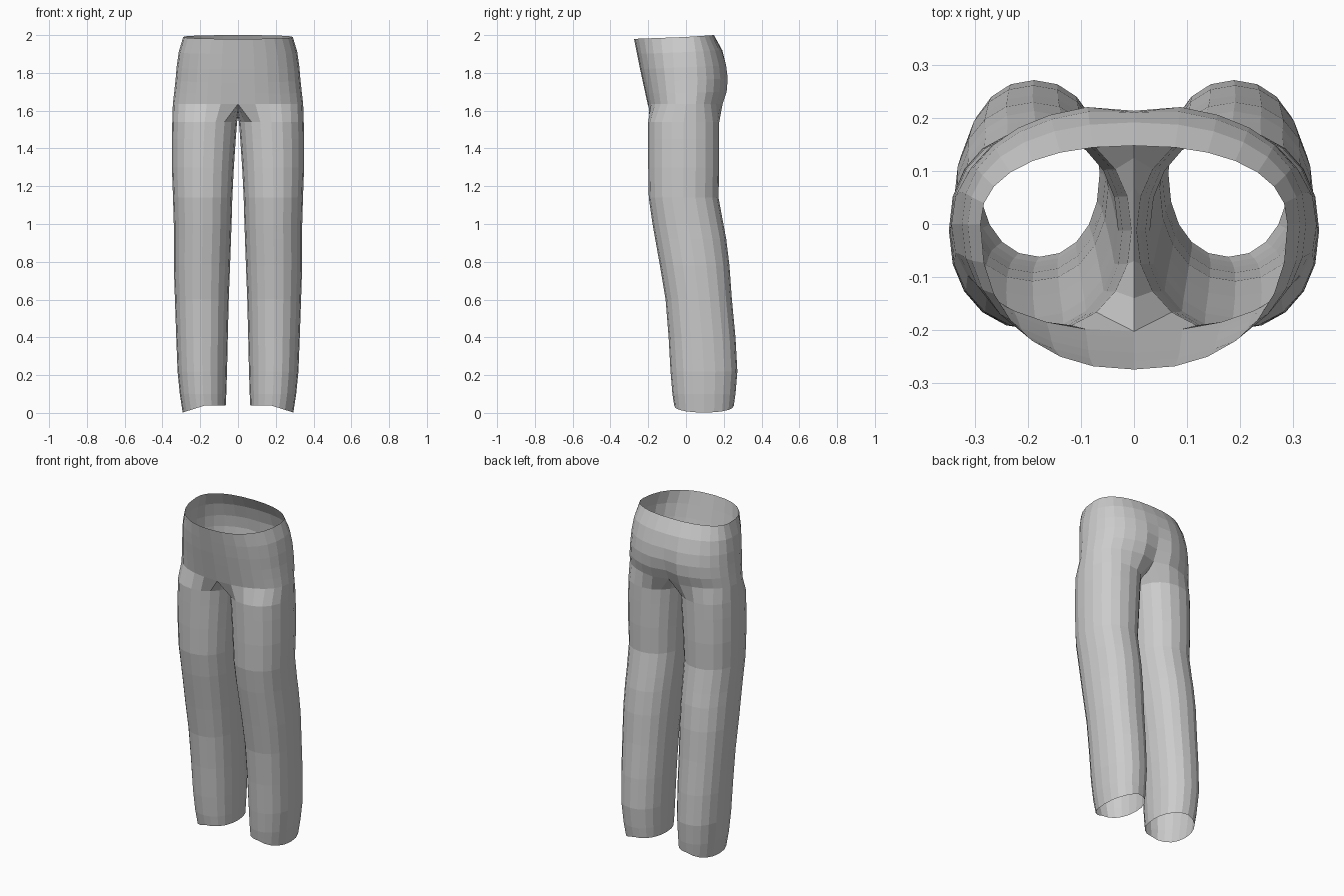
import bpy, bmesh, math

if "Cube" in bpy.data.objects:
    bpy.data.objects.remove(bpy.data.objects["Cube"])

N = 20          # sides of a trouser leg
HALF = 7        # ring positions -7..7 continue up into the pelvis


def power(v, p):
    return math.copysign(abs(v) ** p, v)


# Leg rings: z, inner x, outer x, front y, back y
LEG = [
    (0.00, 0.065, 0.293, -0.062, 0.253),
    (0.10, 0.062, 0.308, -0.072, 0.262),
    (0.22, 0.058, 0.320, -0.082, 0.272),
    (0.40, 0.054, 0.327, -0.092, 0.262),
    (0.60, 0.049, 0.334, -0.108, 0.243),
    (0.78, 0.042, 0.340, -0.138, 0.230),
    (0.92, 0.037, 0.340, -0.163, 0.213),
    (1.00, 0.034, 0.340, -0.177, 0.198),
    (1.14, 0.030, 0.344, -0.197, 0.172),
    (1.30, 0.022, 0.350, -0.200, 0.176),
    (1.45, 0.012, 0.350, -0.200, 0.176),
    (1.54, 0.005, 0.348, -0.200, 0.176),
]
# Pelvis half rings: z front, z back, half width, front y, back y, cleft depth
PELVIS = [
    (1.635, 1.635, 0.345, -0.203, 0.198, 0.030),
    (1.69, 1.70, 0.338, -0.215, 0.220, 0.022),
    (1.75, 1.77, 0.331, -0.228, 0.226, 0.012),
    (1.82, 1.84, 0.325, -0.243, 0.217, 0.006),
    (1.90, 1.92, 0.314, -0.259, 0.192, 0.0),
    (1.98, 2.00, 0.290, -0.275, 0.148, 0.0),
]
# Crotch seam on the centre plane, back to front: y, z
SEAM = [(0.125, 1.597), (0.07, 1.575), (0.0, 1.567), (-0.07, 1.58), (-0.14, 1.61)]

bm = bmesh.new()


def leg_ring(index, z, x0, x1, y0, y1):
    ring = {}
    for k in range(-HALF, N - HALF):
        a = 2 * math.pi * k / N
        c, s = power(math.cos(a), 0.92), power(math.sin(a), 0.92)
        x = (x0 + x1) / 2 + (x1 - x0) / 2 * c
        y = (y0 + y1) / 2 + (y1 - y0) / 2 * s
        # hem dips at the outside of the ankle
        dz = 0.038 - 0.036 * max(0, c) if index == 0 else 0
        ring[k] = bm.verts.new((x, y, z + dz))
    return ring


def pelvis_ring(z0, z1, w, y0, y1, cleft):
    ring = {}
    for k in range(-HALF, HALF + 1):
        a = math.pi / 2 * k / HALF
        c = 0 if abs(k) == HALF else power(math.cos(a), 0.88)
        s = power(math.sin(a), 0.88)
        y = s * (y1 if s > 0 else -y0)
        if k == HALF:
            y -= cleft
        ring[k] = bm.verts.new((w * c, y, z0 + (z1 - z0) * (s + 1) / 2))
    return ring


def bridge(a, b, keys):
    for k, n in zip(keys, keys[1:]):
        bm.faces.new((a[k], a[n], b[n], b[k]))


# Leg tube
full = list(range(-HALF, N - HALF)) + [-HALF]
rings = [leg_ring(i, *r) for i, r in enumerate(LEG)]
for a, b in zip(rings, rings[1:]):
    bridge(a, b, full)

# Crotch: outer arc opens into the pelvis, inner arc closes onto the seam
pelvis = [pelvis_ring(*r) for r in PELVIS]
top = dict(pelvis[0])
for i, (y, z) in enumerate(SEAM):
    top[HALF + 1 + i] = bm.verts.new((0, y, z))
bridge(rings[-1], top, full)

# Seat and waist
for a, b in zip(pelvis, pelvis[1:]):
    bridge(a, b, list(range(-HALF, HALF + 1)))

bmesh.ops.recalc_face_normals(bm, faces=bm.faces)
# Open shell: make sure normals face outwards
bm.faces.ensure_lookup_table()
f = max(bm.faces, key=lambda q: q.calc_center_median().x)
if f.normal.x < 0:
    bmesh.ops.reverse_faces(bm, faces=bm.faces)

mesh = bpy.data.meshes.new("trousers")
bm.to_mesh(mesh)
bm.free()
trousers = bpy.data.objects.new("trousers", mesh)
bpy.context.collection.objects.link(trousers)

# Second leg and other half of the seat
mirror = trousers.modifiers.new("mirror", 'MIRROR')
mirror.use_axis[0] = True
mirror.merge_threshold = 0.001
